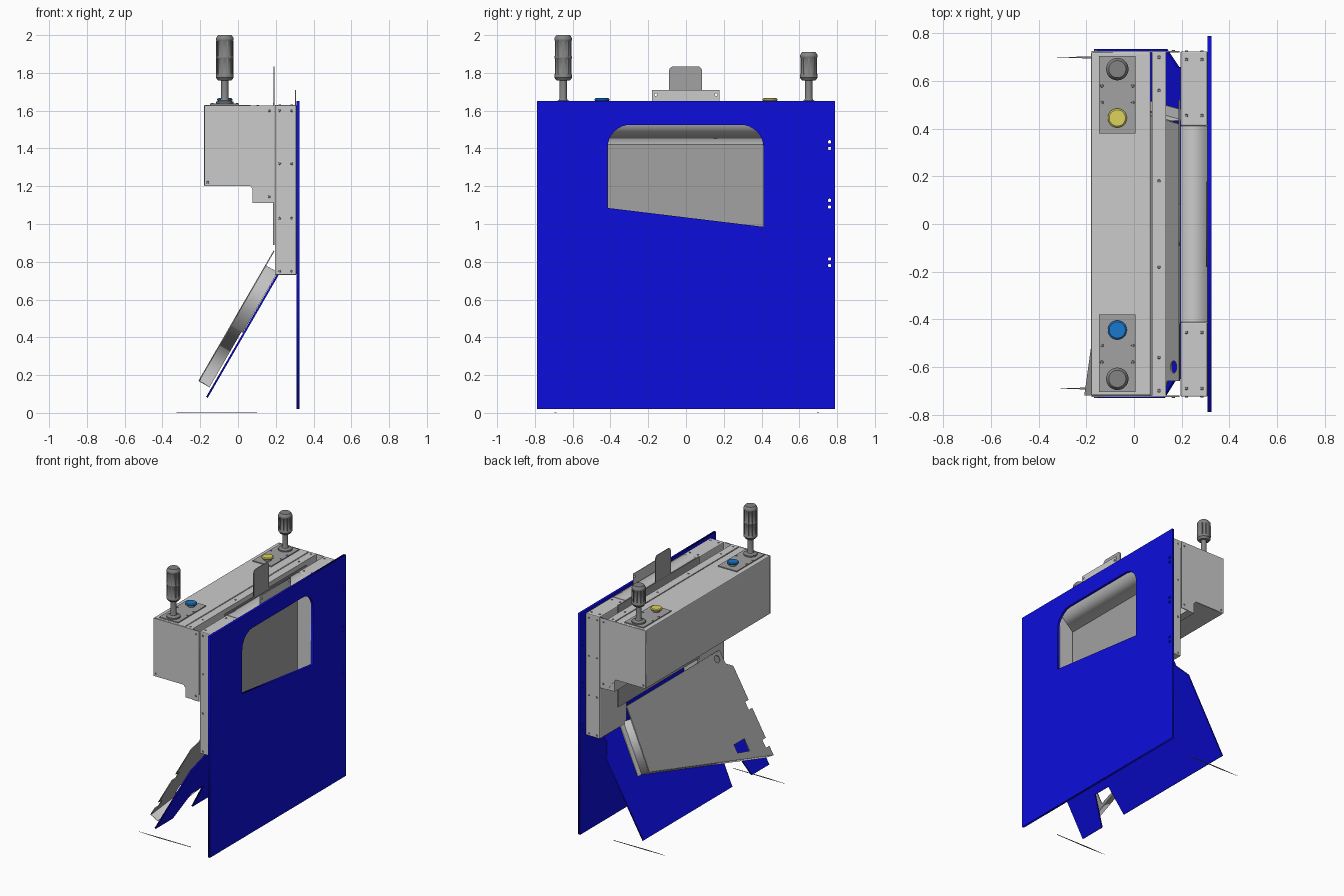
import bpy, bmesh
from math import pi, sin, cos, radians
from mathutils import Matrix, Vector

if "Cube" in bpy.data.objects:
    bpy.data.objects.remove(bpy.data.objects["Cube"])


def material(name, rgb):
    m = bpy.data.materials.new(name)
    m.diffuse_color = (*rgb, 1)
    m.use_nodes = True
    m.node_tree.nodes["Principled BSDF"].inputs["Base Color"].default_value = m.diffuse_color
    return m


BLUE = material("panel_blue", (0.004, 0.004, 0.72))
YELLOW = material("button_yellow", (0.72, 0.65, 0.11))
SKY = material("button_blue", (0.01, 0.19, 0.62))
DARK = material("beacon_grey", (0.23, 0.23, 0.23))
MID = material("sheet_grey", (0.36, 0.36, 0.36))


def frame(x, y, origin=(0, 0, 0)):
    x, y = Vector(x).normalized(), Vector(y).normalized()
    m = Matrix((x, y, x.cross(y))).transposed().to_4x4()
    m.translation = origin
    return m


def add(name, mesh, mat=None):
    o = bpy.data.objects.new(name, mesh)
    bpy.context.collection.objects.link(o)
    if mat:
        mesh.materials.clear()
        mesh.materials.append(mat)
    return o


def box(name, lo, hi, mat=None, bevel=0):
    bm = bmesh.new()
    bmesh.ops.create_cube(bm, size=1)
    for v in bm.verts:
        v.co = [(a + b) / 2 + c * (b - a) for a, b, c in zip(lo, hi, v.co)]
    me = bpy.data.meshes.new(name)
    bm.to_mesh(me)
    bm.free()
    o = add(name, me, mat)
    if bevel:
        b = o.modifiers.new("bevel", 'BEVEL')
        b.width, b.segments = bevel, 2
    return o


def sheet(name, loops, thick, matrix, mat=None):
    """Flat outline (first loop) with holes (other loops), extruded."""
    cu = bpy.data.curves.new(name, 'CURVE')
    cu.dimensions, cu.fill_mode, cu.extrude = '2D', 'BOTH', thick / 2
    for pts in loops:
        s = cu.splines.new('POLY')
        s.points.add(len(pts) - 1)
        for p, q in zip(s.points, pts):
            p.co = (*q, 0, 1)
        s.use_cyclic_u = True
    tmp = bpy.data.objects.new(name + "_outline", cu)
    bpy.context.collection.objects.link(tmp)
    dg = bpy.context.evaluated_depsgraph_get()
    me = bpy.data.meshes.new_from_object(tmp.evaluated_get(dg))
    bpy.data.objects.remove(tmp)
    me.transform(matrix)
    return add(name, me, mat)


def arc(cx, cy, r, a0, a1, n=8):
    return [(cx + r * cos(radians(a0 + (a1 - a0) * i / n)),
             cy + r * sin(radians(a0 + (a1 - a0) * i / n))) for i in range(n + 1)]


def hole(cx, cy, r, n=16):
    return arc(cx, cy, r, 0, 360, n)[:-1]


def lathe(name, loc, prof, mat=None, n=32, axis=None):
    bm = bmesh.new()
    vs = [bm.verts.new((r, 0, z)) for r, z in [(0, prof[0][1])] + prof + [(0, prof[-1][1])]]
    es = [bm.edges.new(p) for p in zip(vs, vs[1:])]
    bmesh.ops.spin(bm, geom=vs + es, axis=(0, 0, 1), cent=(0, 0, 0), angle=2 * pi, steps=n)
    bmesh.ops.remove_doubles(bm, verts=bm.verts, dist=1e-5)
    bmesh.ops.recalc_face_normals(bm, faces=bm.faces)
    me = bpy.data.meshes.new(name)
    bm.to_mesh(me)
    bm.free()
    me.transform(Matrix.Translation(loc) @ (axis or Matrix()))
    o = add(name, me, mat)
    me.shade_smooth()
    me.set_sharp_from_angle(angle=radians(35))
    return o


YZ = frame((0, 1, 0), (0, 0, 1))
XZ = frame((1, 0, 0), (0, 0, 1))
SCREW = [(0.007, 0), (0.006, 0.003)]


def screw(loc, axis=None):
    lathe("screw", loc, SCREW, DARK, 10, axis)


# Front panel with its window and hinge holes
window = ([(-0.415, 1.085), (0.41, 0.985)] + arc(0.29, 1.405, 0.12, 0, 90)
          + arc(-0.295, 1.405, 0.12, 90, 180))
hinge = [hole(0.76, z, 0.009) for z in (1.435, 1.4, 1.125, 1.09, 0.815, 0.78)]
sheet("front_panel", [[(-0.79, 0.02), (0.79, 0.02), (0.79, 1.65), (-0.79, 1.65)], window] + hinge,
      0.016, Matrix.Translation((0.317, 0, 0)) @ YZ, BLUE)
for y, z in [(-0.695, 1.53), (-0.445, 1.53), (0.44, 1.53), (0.69, 1.53), (0.44, 1.18),
             (0.69, 1.18), (-0.695, 0.82), (-0.45, 0.82), (0.44, 0.82), (0.69, 0.82)]:
    screw((0.3245, y, z), Matrix.Rotation(pi / 2, 4, 'Y') @ Matrix.Scale(0.15, 4, (0, 0, 1)))

# Window frame: two columns and a header with a sloped ceiling
for s in (-1, 1):
    a, b = sorted((s * 0.412, s * 0.725))
    box("frame_column", (0.195, a, 0.73), (0.309, b, 1.63), bevel=0.006)
    for x in (0.22, 0.285):
        for z in (1.6, 1.32, 1.03, 0.75):
            screw((x, s * 0.725, z), Matrix.Rotation(-s * pi / 2, 4, 'X'))
        for y in (0.455, 0.69):
            screw((x, s * y, 1.63))
sheet("frame_header", [[(0.195, 1.63), (0.309, 1.63), (0.309, 1.525), (0.195, 1.42)]], 0.824, XZ)

# Sliding plate behind the window with its handle tab, and top bracket
box("sliding_plate", (0.186, -0.42, 0.89), (0.193, 0.52, 1.64), MID)
sheet("slide_tab", [[(-0.09, 1.6), (0.085, 1.6)] + arc(0.06, 1.81, 0.025, 0, 90, 5)
                    + arc(-0.065, 1.81, 0.025, 90, 180, 5)],
      0.006, Matrix.Translation((0.19, 0, 0)) @ YZ, MID)
sheet("top_bracket", [[(-0.18, 1.6), (0.178, 1.6), (0.178, 1.71), (-0.18, 1.71)],
                      hole(-0.16, 1.685, 0.007), hole(0.16, 1.685, 0.007)],
      0.005, Matrix.Translation((0.305, 0, 0)) @ YZ)

# Rear housing, guide rail and end plates
box("housing", (-0.18, -0.72, 1.2), (0.07, 0.722, 1.63), bevel=0.006)
box("guide_rail", (0.076, -0.722, 1.11), (0.134, 0.722, 1.628))
for s in (-1, 1):
    sheet("end_plate", [[(-0.178, 1.628), (-0.178, 1.202), (0.065, 1.202), (0.135, 1.11),
                         (0.192, 1.11), (0.192, 1.628)]],
          0.006, Matrix.Translation((0, s * 0.724, 0)) @ XZ)
    for x, z in ((0.165, 1.6), (0.165, 1.145), (-0.16, 1.22)):
        screw((x, s * 0.727, z), Matrix.Rotation(-s * pi / 2, 4, 'X'))
    for y in (0.18, 0.56, 0.7):
        screw((0.105, s * y, 1.628))

# Control plates, push buttons and beacons
for s, mat, top in ((-1, SKY, 2.0), (1, YELLOW, 1.91)):
    a, b = sorted((s * 0.38, s * 0.705))
    box("control_plate", (-0.147, a, 1.63), (0.006, b, 1.637), MID)
    for x in (-0.135, -0.005):
        for y in (0.51, 0.58):
            screw((x, s * y, 1.637))
    lathe("button_collar", (-0.07, s * 0.445, 1.637), [(0.025, 0), (0.025, 0.016)], DARK)
    lathe("push_button", (-0.07, s * 0.445, 1.65), [(0.03, 0), (0.04, 0.004), (0.04, 0.011), (0.034, 0.016)], mat)
    lathe("beacon_stem", (-0.07, s * 0.65, 1.637),
          [(0.047, 0), (0.047, 0.01), (0.024, 0.018), (0.019, 0.03), (0.019, 0.135)], DARK)
    prof = [(0.036, 1.76), (0.047, 1.775)]
    tiers = 2 if s < 0 else 1
    step = (top - 0.02 - 1.79) / tiers
    for i in range(tiers):
        z = 1.79 + i * step
        prof += [(0.047, z), (0.043, z + 0.006), (0.043, z + step - 0.012), (0.047, z + step - 0.006)]
    prof += [(0.047, top - 0.018), (0.043, top - 0.01), (0.036, top)]
    lathe("beacon_body", (-0.07, s * 0.65, 0), prof, DARK)
    for i in range(10):
        t = 2 * pi * i / 10
        c = Vector((-0.07 + 0.043 * cos(t), s * 0.65 + 0.043 * sin(t)))
        box("beacon_rib", (c.x - 0.003, c.y - 0.003, 1.79), (c.x + 0.003, c.y + 0.003, top - 0.03), DARK)

# Tilted chute: blue board with a notch
slope = (0.5, 0, 0.866)


def chute(w):
    return frame((0, 1, 0), slope, Vector((-0.16, 0, 0.08)) + w * Vector((-0.866, 0, 0.5)))


sheet("chute_board", [[(-0.73, 0), (-0.53, 0), (-0.47, 0.22), (-0.33, 0.22), (-0.3, 0), (0.735, 0),
                       (0.735, 0.6), (0.66, 0.7), (0.66, 0.75), (-0.65, 0.75), (-0.65, 0.68),
                       (-0.73, 0.58)]],
      0.01, chute(0.005), BLUE)

# Chute tray: stepped plate with cut-outs, slanted lower edge
sheet("chute_tray", [[(0.42, 0.85), (0.485, 0.39), (-0.72, 0.055), (-0.72, 0.12), (-0.68, 0.12),
                      (-0.68, 0.18), (-0.72, 0.18), (-0.72, 0.4), (-0.68, 0.4), (-0.68, 0.46),
                      (-0.72, 0.46), (-0.72, 0.71), (-0.66, 0.75), (-0.66, 0.85)],
                     hole(-0.6, 0.805, 0.026),
                     [(-0.52, 0.16), (-0.4, 0.19), (-0.4, 0.25), (-0.52, 0.25)]],
      0.006, chute(0.085), MID)


def flange(name, p, q, w0, w1):
    """Wall standing between board and tray along the line p to q."""
    d = Vector(q) - Vector(p)
    n = Vector((-d.y, d.x)).normalized() * 0.003
    P, Q = Vector(p), Vector(q)
    sheet(name, [[P - n, Q - n, Q + n, P + n]], w1 - w0, chute((w0 + w1) / 2))


flange("tray_side_wall", (0.433, 0.76), (0.485, 0.39), 0.012, 0.085)
flange("tray_lower_wall", (0.485, 0.39), (-0.72, 0.055), 0.02, 0.085)
sheet("tray_side_lip", [[(0.433, 0.76), (0.485, 0.39), (0.53, 0.39), (0.478, 0.76)]], 0.005, chute(0.015))

# Thin floor spikes
for y in (-0.69, 0.7):
    sheet("floor_spike", [[(-0.325, y), (-0.17, y - 0.006), (0.1, y - 0.002), (0.1, y + 0.002),
                           (-0.17, y + 0.004)]], 0.002, Matrix.Translation((0, 0, 0.001)), DARK)
